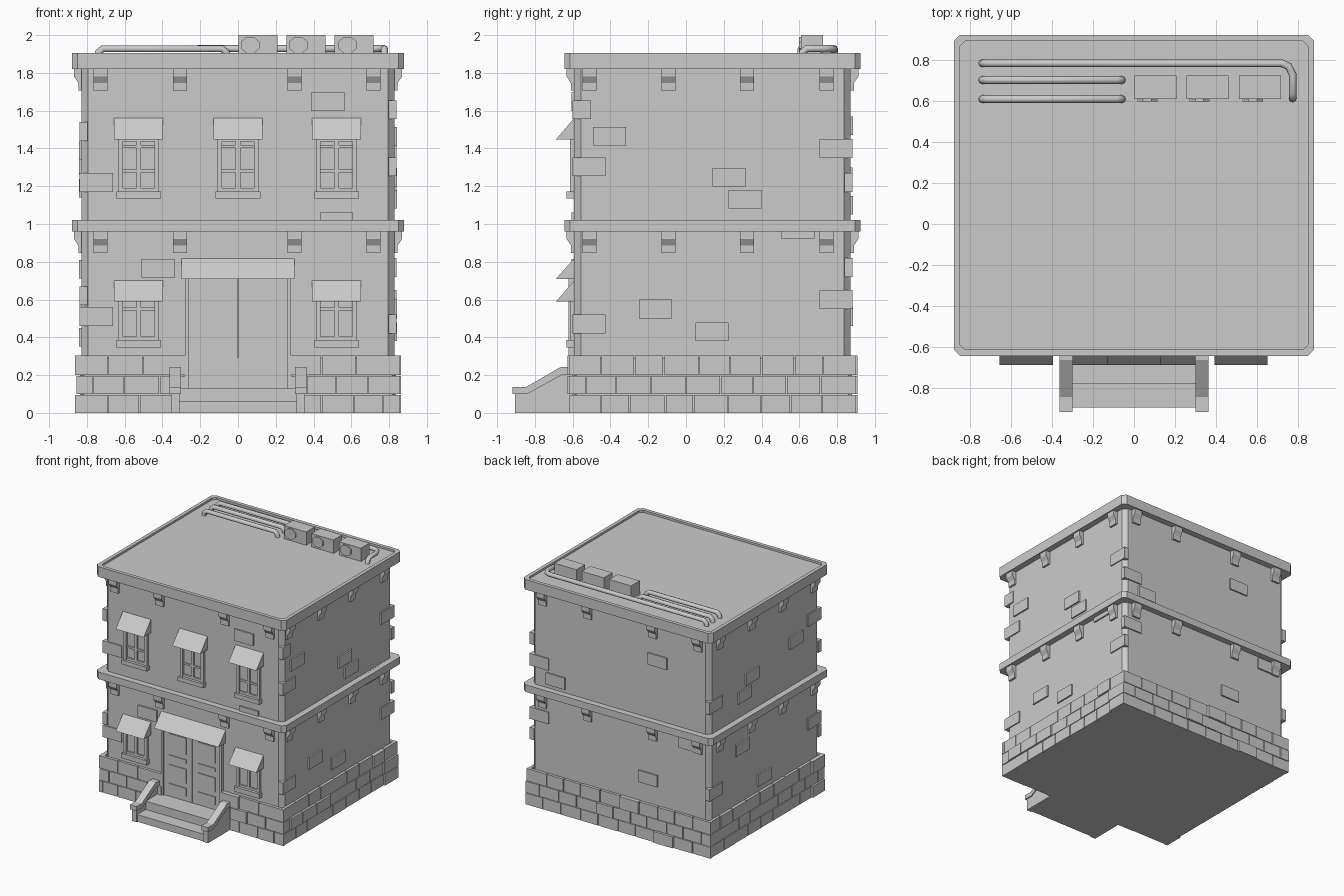
import bpy, bmesh, math, random
from mathutils import Vector

if "Cube" in bpy.data.objects:
    bpy.data.objects.remove(bpy.data.objects["Cube"])

random.seed(4)
CY, HX, HY = 0.14, 0.828, 0.732      # wall centre and half sizes

stone = bpy.data.materials.new("light_grey")
stone.diffuse_color = (0.6, 0.6, 0.6, 1)
stone.use_nodes = True
stone.node_tree.nodes["Principled BSDF"].inputs["Base Color"].default_value = stone.diffuse_color


def finish(bm, name):
    bmesh.ops.recalc_face_normals(bm, faces=bm.faces)
    me = bpy.data.meshes.new(name)
    bm.to_mesh(me)
    bm.free()
    me.materials.append(stone)
    ob = bpy.data.objects.new(name, me)
    bpy.context.collection.objects.link(ob)
    return ob


def prism(bm, pts, vec):
    """Extrude a closed outline along a vector."""
    a = [bm.verts.new(p) for p in pts]
    b = [bm.verts.new(Vector(p) + Vector(vec)) for p in pts]
    bm.faces.new(a)
    bm.faces.new(b[::-1])
    for i in range(len(a)):
        j = (i + 1) % len(a)
        bm.faces.new((a[j], a[i], b[i], b[j]))


def add_box(bm, x0, x1, y0, y1, z0, z1):
    prism(bm, [(x0, y0, z0), (x1, y0, z0), (x1, y1, z0), (x0, y1, z0)], (0, 0, z1 - z0))


def boxes(name, items):
    bm = bmesh.new()
    for it in items:
        add_box(bm, *it)
    return finish(bm, name)


def ring(off, ch, z):
    """Rectangle with cut corners, pushed out from the walls."""
    x, y = HX + off, HY + off
    q = [(x, -y + ch), (x, y - ch), (x - ch, y), (-x + ch, y),
         (-x, y - ch), (-x, -y + ch), (-x + ch, -y), (x - ch, -y)]
    return [(a, CY + b, z) for a, b in q]


def slab(name, off, ch, z0, z1):
    bm = bmesh.new()
    prism(bm, ring(off, ch, z0), (0, 0, z1 - z0))
    return finish(bm, name)


def place(side, u, d, z):
    """Point on a wall: u along it, d out from it."""
    return {"front": (u, CY - HY - d, z), "back": (u, CY + HY + d, z),
            "right": (HX + d, u, z), "left": (-HX - d, u, z)}[side]


def wall_box(bm, side, u0, u1, z0, z1, d0, d1):
    prism(bm, [place(side, u, d, z0) for u, d in ((u0, d0), (u1, d0), (u1, d1), (u0, d1))],
          (0, 0, z1 - z0))


# Walls, floor band and roof
slab("walls", 0, 0.035, 0.02, 1.84)
slab("floor_band", 0.052, 0.03, 0.96, 1.02)
slab("base_core", 0.008, 0.02, 0, 0.29)
bm = bmesh.new()
loops = [[bm.verts.new(p) for p in ring(*r)] for r in
         ((0.052, 0.03, 1.82), (0.052, 0.03, 1.905), (0.022, 0.025, 1.905), (0.022, 0.025, 1.888))]
bm.faces.new(loops[0])
bm.faces.new(loops[-1])
for a, b in zip(loops, loops[1:]):
    for i in range(8):
        bm.faces.new((a[i - 1], a[i], b[i], b[i - 1]))
finish(bm, "roof")

# Brackets under both bands
bm = bmesh.new()
prof = [(-0.01, 0), (0.04, 0), (0.04, -0.04), (0.017, -0.075), (0.017, -0.115), (-0.01, -0.115)]
for top in (1.821, 0.961):
    for side in ("front", "back", "left", "right"):
        us = (-0.727, -0.307, 0.3, 0.718) if side in ("front", "back") else (-0.51, -0.092, 0.323, 0.743)
        for u in us:
            vec = (0.074, 0, 0) if side in ("front", "back") else (0, 0.074, 0)
            prism(bm, [place(side, u - 0.037, d, top + z) for d, z in prof], vec)
finish(bm, "brackets")

# Base brickwork in three courses, open at the door
bm = bmesh.new()
for row in range(3):
    z0, z1 = row * 0.1, row * 0.1 + 0.095 + 0.008 * (row == 2)
    for side in ("front", "back", "left", "right"):
        lo, hi = (-HX - 0.027, HX + 0.027) if side in ("front", "back") else (CY - HY - 0.025, CY + HY + 0.025)
        spans = [(lo, -0.275), (0.275, hi)] if side == "front" else [(lo, hi)]
        for s0, s1 in spans:
            u = s0
            first = 0.09 if row % 2 else 0.17
            while u < s1 - 0.01:
                e = u + (first if u == s0 else random.uniform(0.15, 0.19))
                e = s1 if s1 - e < 0.08 else e
                d = 0.035 if random.random() < 0.12 else random.uniform(0.021, 0.026)
                wall_box(bm, side, u, e - (0.006 if e < s1 else 0), z0, z1, 0, d)
                u = e
finish(bm, "base_bricks")

# Single raised bricks: centre along the wall, centre height
raised = {
    "front": [(0.475, 1.648), (0.522, 1.012), (-0.422, 0.767)],
    "right": [(-0.405, 1.465), (0.228, 1.248), (0.312, 1.13), (0.592, 0.972),
              (-0.162, 0.55), (0.138, 0.43)],
    "back": [(-0.35, 1.52), (0.6, 1.1), (-0.26, 0.51), (-0.64, 0.9)],
    "left": [(-0.27, 1.39), (0.31, 1.31), (0.41, 1.19), (0.44, 0.76), (0.15, 0.4)],
}
bm = bmesh.new()
for side, spots in raised.items():
    for u, z in spots:
        wall_box(bm, side, u - 0.088, u + 0.088, z - 0.049, z + 0.049, -0.01, 0.013)
finish(bm, "raised_bricks")

# Corner bricks: x side, y side, centre height, long side along x or y
corner = [(-1, -1, 1.22, 1), (-1, -1, 0.62, 0), (-1, -1, 0.51, 1), (-1, -1, 1.49, 0),
          (1, -1, 1.605, 0.2), (1, -1, 1.303, 0), (1, -1, 0.47, 0),
          (1, 1, 1.22, 1), (1, 1, 0.77, 1), (1, 1, 0.6, 0), (1, 1, 1.4, 0),
          (-1, 1, 1.25, 0), (-1, 1, 0.52, 0)]
items = []
for sx, sy, z, along_x in corner:
    lx, ly = (0.175, 0.02) if along_x == 1 else (0.02, 0.175 if along_x == 0 else 0.1)
    lx, ly = max(lx, 0.042), max(ly, 0.042)
    x, y = sx * (HX + 0.01), CY + sy * (HY + 0.01)
    xs, ys = sorted((x, x - sx * lx)), sorted((y, y - sy * ly))
    items.append((*xs, *ys, z - 0.05, z + 0.05))
boxes("corner_bricks", items)


# Windows with awnings
def awning(name, x0, x1, z0, z1):
    bm = bmesh.new()
    prism(bm, [(x0, -0.585, z0), (x0, -0.688, z0), (x0, -0.592, z1), (x0, -0.585, z1)], (x1 - x0, 0, 0))
    finish(bm, name)


def window(cx, z0):
    top, w = z0 + 0.33, 0.108
    parts = [(cx - 0.118, cx + 0.118, -0.632, -0.58, z0, z0 + 0.035)]                  # sill
    for s in (-1, 1):
        a, b = sorted((cx + s * w, cx + s * (w - 0.024)))
        parts.append((a, b, -0.615, -0.58, z0 + 0.035, top))                           # jambs
    parts.append((cx - w, cx + w, -0.615, -0.58, top - 0.03, top))                     # head
    parts.append((cx - 0.012, cx + 0.012, -0.610, -0.58, z0 + 0.035, top))             # middle post
    parts.append((cx - w, cx + w, -0.608, -0.58, z0 + 0.035, z0 + 0.055))              # bottom rail
    for z in (z0 + 0.137, z0 + 0.267):
        parts.append((cx - w, cx + w, -0.606, -0.58, z, z + 0.016))                    # glazing bars
    boxes("window_frame", parts)
    boxes("window_panes", [(cx - w, cx + w, -0.596, -0.58, z0 + 0.03, top)])
    awning("window_awning", cx - 0.13, cx + 0.13, z0 + 0.312, z0 + 0.425)


for cx in (-0.526, 0, 0.522):
    window(cx, 1.136)
for cx in (-0.526, 0.522):
    z0 = 0.346
    bm_top = 0.245
    w = 0.108
    parts = [(cx - 0.118, cx + 0.118, -0.632, -0.58, z0, z0 + 0.04),
             (cx - w, cx + w, -0.606, -0.58, z0 + 0.197, z0 + 0.212),
             (cx - 0.012, cx + 0.012, -0.610, -0.58, z0, z0 + 0.3),
             (cx - w, cx + w, -0.608, -0.58, z0 + 0.04, z0 + 0.058),
             (cx - w, cx - w + 0.024, -0.615, -0.58, z0, z0 + 0.3),
             (cx + w - 0.024, cx + w, -0.615, -0.58, z0, z0 + 0.3),
             (cx - w, cx + w, -0.615, -0.58, z0 + 0.27, z0 + 0.3)]
    boxes("lower_window_frame", parts)
    boxes("lower_window_panes", [(cx - w, cx + w, -0.596, -0.58, z0, z0 + 0.3)])
    awning("lower_window_awning", cx - 0.13, cx + 0.13, 0.59, 0.70)

# Double door with frame and panels
boxes("door_leaves", [(-0.265, -0.003, -0.606, -0.58, 0.12, 0.73), (0.003, 0.265, -0.606, -0.58, 0.12, 0.73)])
boxes("door_frame", [(-0.28, -0.262, -0.622, -0.58, 0.12, 0.73), (0.262, 0.28, -0.622, -0.58, 0.12, 0.73)])
boxes("door_panels", [(s * 0.135 - 0.08, s * 0.135 + 0.08, -0.613, -0.6, a, b)
                      for s in (-1, 1) for a, b in ((0.17, 0.24), (0.28, 0.4), (0.45, 0.48), (0.52, 0.66))])
awning("door_awning", -0.3, 0.3, 0.71, 0.818)

# Front steps with sloping side walls
boxes("steps", [(-0.31, 0.31, -0.895, -0.58, 0, 0.06), (-0.31, 0.31, -0.782, -0.58, 0.0, 0.13)])
side_prof = [(-0.905, 0), (-0.905, 0.105), (-0.84, 0.105), (-0.66, 0.205), (-0.58, 0.205), (-0.58, 0)]
cap_prof = [(-0.918, 0.1), (-0.918, 0.138), (-0.845, 0.138), (-0.665, 0.242), (-0.58, 0.242),
            (-0.58, 0.2), (-0.66, 0.2), (-0.84, 0.1)]
for s in (-1, 1):
    for name, prof, w in (("step_wall", side_prof, 0.022), ("step_wall_cap", cap_prof, 0.031)):
        bm = bmesh.new()
        prism(bm, [(s * 0.332 - w, y, z) for y, z in prof], (2 * w, 0, 0))
        finish(bm, name)

# Roof cooling units with round fans
for x0, fx in ((0.003, 0.065), (0.257, 0.32), (0.512, 0.58)):
    boxes("cooling_unit", [(x0, x0 + 0.205, 0.61, 0.725, 1.88, 2.0)])
    bm = bmesh.new()
    ang = [math.pi * (i + 0.5) / 4 for i in range(8)]
    prism(bm, [(fx + 0.053 * math.cos(a), 0.598, 1.947 + 0.046 * math.sin(a)) for a in ang], (0, 0.014, 0))
    finish(bm, "fan_disc")


# Roof pipes
def pipe(pts):
    cu = bpy.data.curves.new("roof_pipe", 'CURVE')
    cu.dimensions = '3D'
    cu.bevel_depth, cu.bevel_resolution, cu.use_fill_caps = 0.019, 2, True
    sp = cu.splines.new('POLY')
    sp.points.add(len(pts) - 1)
    for p, q in zip(sp.points, pts):
        p.co = (*q, 1)
    cu.materials.append(stone)
    bpy.context.collection.objects.link(bpy.data.objects.new("roof_pipe", cu))


H = 1.928
for y in (0.61, 0.703):
    pipe([(-0.742, y, 1.88), (-0.738, y, 1.91), (-0.715, y, H), (-0.085, y, H), (-0.062, y, 1.91), (-0.058, y, 1.88)])
pipe([(-0.742, 0.785, 1.88), (-0.738, 0.785, 1.91), (-0.715, 0.785, H), (0.72, 0.785, H), (0.755, 0.77, H),
      (0.775, 0.73, H), (0.775, 0.64, H), (0.775, 0.617, 1.91), (0.775, 0.612, 1.88)])
